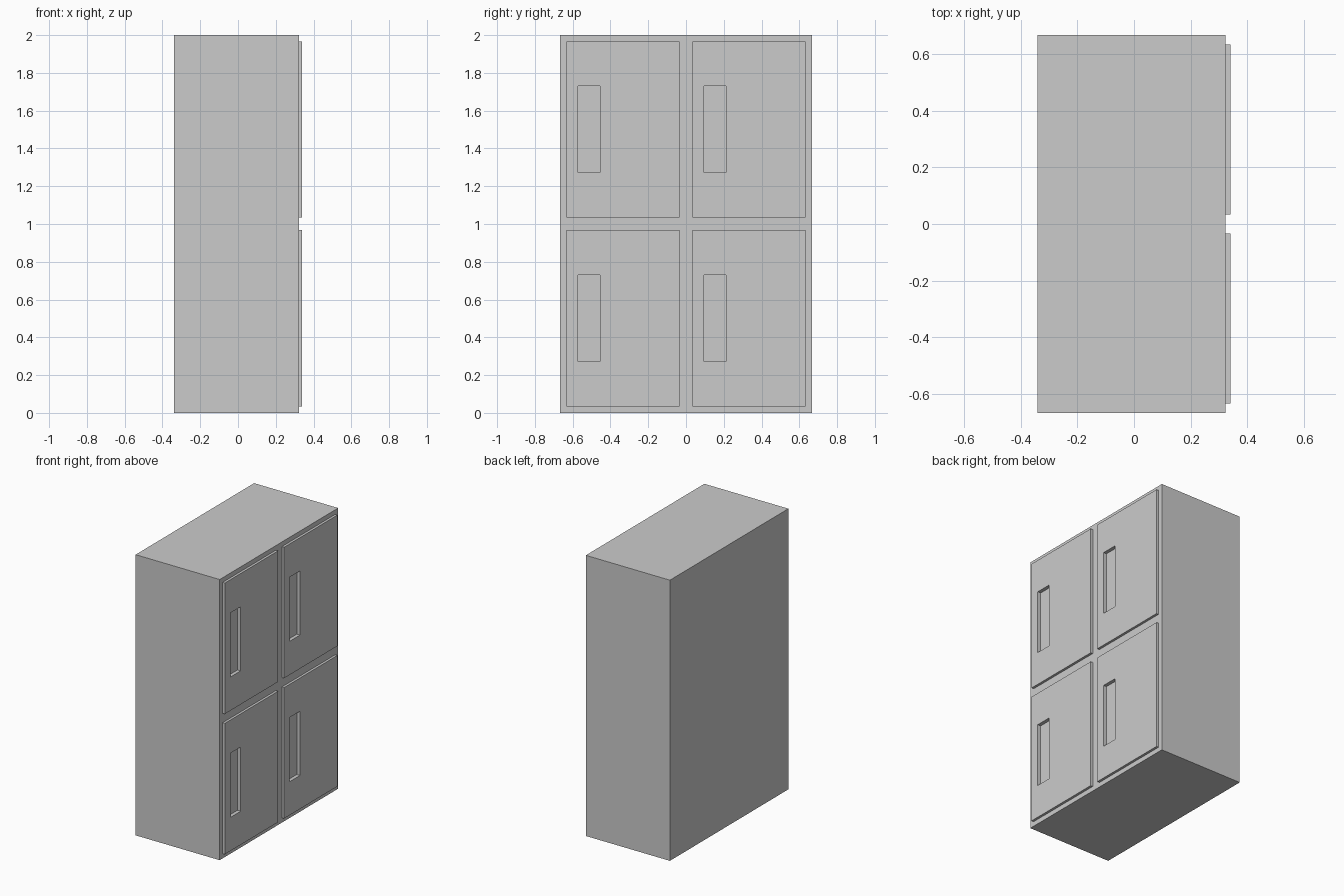
import bpy
import bmesh
from mathutils import Matrix, Vector

if "Cube" in bpy.data.objects:
    bpy.data.objects.remove(bpy.data.objects["Cube"])

BACK, FACE, FRONT = -0.34, 0.3225, 0.34   # x of cabinet back, cabinet face, door face
RECESS = 0.025                            # depth of the handle pockets


def make_boxes(name, boxes):
    """One object made of axis-aligned boxes given as (low corner, high corner)."""
    bm = bmesh.new()
    for lo, hi in boxes:
        lo, hi = Vector(lo), Vector(hi)
        bmesh.ops.create_cube(bm, size=1, matrix=Matrix.Translation((lo + hi) / 2)
                              @ Matrix.Diagonal((*(hi - lo), 1)))
    mesh = bpy.data.meshes.new(name)
    bm.to_mesh(mesh)
    bm.free()
    obj = bpy.data.objects.new(name, mesh)
    bpy.context.collection.objects.link(obj)
    return obj


def cut(obj, cutter):
    mod = obj.modifiers.new("handle_pockets", 'BOOLEAN')
    mod.operation = 'DIFFERENCE'
    mod.solver = 'EXACT'
    mod.object = cutter


# Cabinet body
body = make_boxes("cabinet_body", [((BACK, -0.667, 0), (FACE, 0.667, 2))])

# Four raised doors in a 2 x 2 grid, each with a tall recessed handle pocket
for row, z in (("lower", 0), ("upper", 1)):
    for side, y in (("left", -0.667), ("right", 0)):
        door = make_boxes(f"{row}_{side}_door",
                          [((FACE, y + 0.0335, z + 0.034), (FRONT, y + 0.6335, z + 0.967))])
        pocket = make_boxes(f"{row}_{side}_pocket_cutter",
                            [((FRONT - RECESS, y + 0.096, z + 0.273),
                              (FRONT + 0.05, y + 0.212, z + 0.73))])
        pocket.hide_render = True
        pocket.display_type = 'WIRE'
        cut(door, pocket)
        cut(body, pocket)
